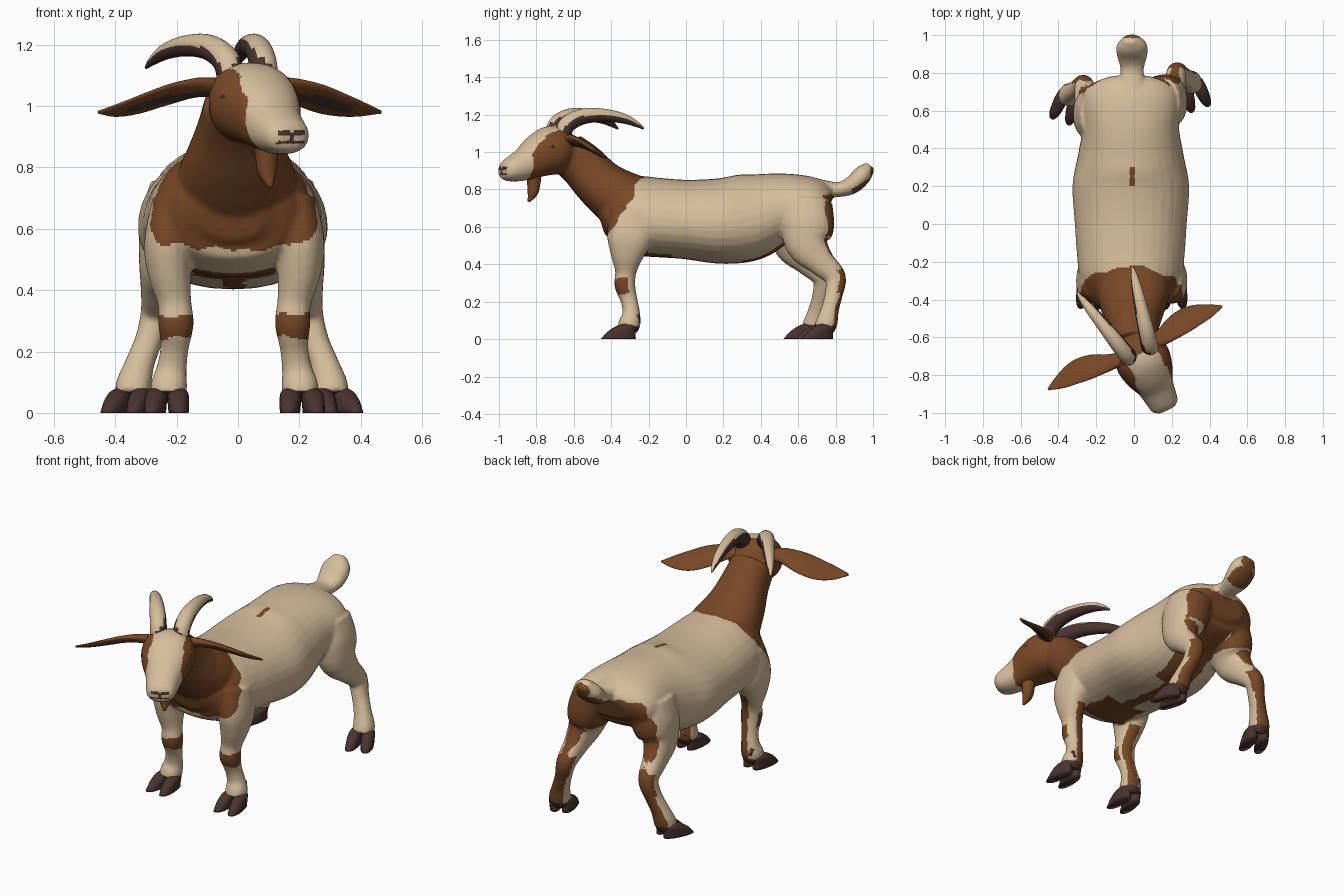
import bpy, bmesh, math
from mathutils import Vector, noise

if "Cube" in bpy.data.objects:
    bpy.data.objects.remove(bpy.data.objects["Cube"])

X, Z = Vector((1, 0, 0)), Vector((0, 0, 1))
# Turned head frame: origin, forward and sideways directions
H = Vector((0.0, -0.62, 0))
U = Vector((0.43, -0.90, 0)).normalized()
S = Vector((-U.y, U.x, 0))
CREAM, BROWN, DARK = 0, 1, 2


def material(name, rgb):
    m = bpy.data.materials.new(name)
    m.diffuse_color = (*rgb, 1)
    m.use_nodes = True
    m.node_tree.nodes["Principled BSDF"].inputs["Base Color"].default_value = m.diffuse_color
    return m


MATS = [material("cream_hair", (0.67, 0.51, 0.33)),
        material("red_brown_hair", (0.19, 0.065, 0.02)),
        material("dark_horn", (0.068, 0.034, 0.029))]


def head(d, t, z):
    return H + U * d + S * t + Z * z


def smooth_rings(rings, sub):
    """Catmull-Rom interpolation of (x, y, z, a, b) rings."""
    p = [Vector(r) for r in rings]
    p = [p[0] * 2 - p[1]] + p + [p[-1] * 2 - p[-2]]
    out = []
    for i in range(1, len(p) - 2):
        a, b, c, d = p[i - 1:i + 3]
        for k in range(sub):
            t = k / sub
            out.append(0.5 * (2 * b + (c - a) * t + (2 * a - 5 * b + 4 * c - d) * t ** 2
                              + (3 * b - a - 3 * c + d) * t ** 3))
    return out + [p[-2]]


def loft(bm, rings, side=X, n=20, sub=4, axis=None, power=0.9, egg=0):
    """Skin of rounded rings; a is the half size along side, b across it."""
    rings = smooth_rings(rings, sub)
    pos = [Vector(r[:3]) for r in rings]
    loops = []
    for i, r in enumerate(rings):
        tan = axis or (pos[min(i + 1, len(pos) - 1)] - pos[max(i - 1, 0)]).normalized()
        sv = (side - tan * side.dot(tan)).normalized()
        uv = tan.cross(sv)
        loop = []
        for k in range(n):
            w = 2 * math.pi * k / n
            c, s = (math.copysign(abs(q) ** power, q) for q in (math.cos(w), math.sin(w)))
            c *= 1 + egg * s
            loop.append(bm.verts.new(pos[i] + sv * c * max(r[3], .003) + uv * s * max(r[4], .003)))
        loops.append(loop)
    faces = [bm.faces.new(loops[0]), bm.faces.new(loops[-1])]
    for a, b in zip(loops, loops[1:]):
        for k in range(n):
            faces.append(bm.faces.new((a[k], a[(k + 1) % n], b[(k + 1) % n], b[k])))
    bmesh.ops.recalc_face_normals(bm, faces=faces)


def finish(mesh, name, rule):
    """Makes the object and colours each face by rule(centre, normal)."""
    mesh.materials.clear()
    for m in MATS:
        mesh.materials.append(m)
    for f in mesh.polygons:
        f.use_smooth = True
        f.material_index = rule(f.center, f.normal)
    ob = bpy.data.objects.new(name, mesh)
    bpy.context.collection.objects.link(ob)
    return ob


def part(name, bm, rule):
    me = bpy.data.meshes.new(name)
    bm.to_mesh(me)
    bm.free()
    return finish(me, name, rule)


# Coat: trunk, neck, head, tail and legs fused into one skin
bm = bmesh.new()
trunk = [(-.46, .64, .10, .08), (-.42, .65, .20, .15), (-.30, .66, .265, .21),
         (-.15, .65, .285, .212), (0, .64, .295, .212), (.2, .632, .308, .23),
         (.35, .655, .28, .232), (.5, .70, .255, .19), (.65, .72, .26, .155),
         (.73, .72, .225, .12), (.77, .71, .13, .07)]
loft(bm, [(-.017, y, z, a, b) for y, z, a, b in trunk], n=32, power=.94, egg=.09)
loft(bm, [(-.005, -.26, .70, .19, .17), (-.005, -.36, .755, .195, .155), (-.005, -.46, .83, .165, .135),
          (0, -.55, .925, .132, .125), (.01, -.64, 1.0, .12, .115)], n=28)
skull = [(-.03, 1.02, .08, .07), (.03, 1.01, .12, .115), (.10, 1.01, .147, .132),
         (.18, .98, .135, .116), (.26, .938, .10, .09), (.33, .912, .086, .072),
         (.38, .898, .075, .054), (.405, .895, .045, .032)]
loft(bm, [(*head(d, 0, z), a, b) for d, z, a, b in skull], S, n=28)
loft(bm, [(0, .64, .82, .09, .055), (-.01, .74, .805, .07, .045), (-.01, .82, .80, .062, .04),
          (-.01, .89, .825, .08, .048), (-.012, .945, .88, .08, .05), (-.02, .985, .925, .035, .03)])
front_leg = [(.19, -.27, .68, .08, .13), (.215, -.30, .55, .08, .125), (.21, -.315, .45, .07, .09),
             (.195, -.322, .36, .055, .057), (.19, -.327, .29, .058, .056), (.195, -.305, .21, .046, .045),
             (.205, -.293, .14, .05, .047), (.213, -.30, .09, .06, .058), (.218, -.315, .05, .055, .055)]
hind_leg = [(.15, .61, .72, .12, .14), (.19, .615, .6, .115, .145), (.22, .62, .5, .085, .115),
            (.235, .69, .41, .063, .075), (.245, .765, .33, .052, .058), (.27, .757, .24, .045, .048),
            (.30, .737, .16, .048, .048), (.32, .72, .09, .058, .058), (.325, .70, .05, .055, .055)]
feet = []
for sx in (1, -1):
    for label, leg, dx, dy, yaw in (("front", front_leg, -.012, 0, .05), ("hind", hind_leg, -.02, .033 * sx, .35)):
        rings = [(dx + sx * x, y + dy, z, a, b) for x, y, z, a, b in leg]
        loft(bm, rings)
        feet.append((label + ("_right" if sx > 0 else "_left"), Vector(rings[-1][:2] + (0,)), sx * yaw))


def coat_rule(c, n):
    r = c - H
    d, t, j = r.dot(U), abs(r.dot(S)), noise.noise(c * 14) * .02
    ax = abs(c.x + .012)
    if c.z < .07:
        return DARK
    # face blaze, muzzle, nose and mouth
    if d > .03 and c.z > .8 and c.y < -.62:
        if d > .35 and (.906 < c.z < .92 and .008 < t < .05 or .877 < c.z < .885 and t < .05
                        or t < .008 and .877 < c.z < .915):
            return DARK
        if d > .27 + j or (c.z > 1.0 + j and d > .075 and t < .085 + j) or (d > .19 and t < .095 + j and c.z > .95):
            return CREAM
        return BROWN
    # neck and chest
    if c.z > .53 + j and c.y < -.27 - .65 * max(0, .78 - c.z) + .06 * max(0, 1 - ax / .2) + j:
        return BROWN
    # knees and backs of the front legs
    if c.y < -.2 and c.z < .45 and ax > .1:
        if .24 + j < c.z < .325 + j and n.y < .25:
            return BROWN
        if n.y > .6 and n.x * c.x < .04:
            return BROWN
    # breast bone and belly line
    if n.z < -.45 and .38 < c.z < .54:
        if -.31 < c.y < -.08 and ax < .14 + j or -.1 < c.y < .3 and ax < .035 + j or .3 <= c.y < .6 and ax < .11 + j:
            return BROWN
    # rump, backs of the hind legs, inner thighs and underside of the tail
    if c.y > .5 and c.z < .68 and ax < .1:
        return BROWN
    if c.y > .55:
        least = .62 if c.z > .55 else .72 if c.z > .37 else .25 if c.z > .25 else .6
        if c.z < .77 + j and n.y > least + 5 * j:
            return BROWN
        if .53 < c.z < .68 and n.x * c.x < -.06 and n.y > -.2:
            return BROWN
        if c.y > .89 and n.z < -.45 or c.y > .985:
            return BROWN
    # spine mark
    if c.z > .8 and ax < .013 and .2 < c.y < .3:
        return BROWN
    return CREAM


raw = part("raw_skin", bm, lambda c, n: 0)
mod = raw.modifiers.new("fuse", 'REMESH')
mod.mode, mod.voxel_size, mod.use_smooth_shade = 'VOXEL', .009, True
mod = raw.modifiers.new("soften", 'SMOOTH')
mod.factor, mod.iterations = .5, 6
dg = bpy.context.evaluated_depsgraph_get()
skin = bpy.data.meshes.new_from_object(raw.evaluated_get(dg))
bpy.data.objects.remove(raw)
finish(skin, "coat", coat_rule)

# Cloven hooves with dew claws
for label, p, yaw in feet:
    bm = bmesh.new()
    for k in (-1, 1):
        a = yaw + k * .1
        fwd, side = Vector((math.sin(a), -math.cos(a), 0)), Vector((math.cos(a), math.sin(a), 0))
        claw = [(.05, 0, .033, .092), (.035, .035, .035, .076), (.012, .065, .033, .057), (0, .08, .018, .035)]
        loft(bm, [(*(p + fwd * f + side * k * .034 + Z * z), w, l) for f, z, w, l in claw],
             side, n=16, sub=3, axis=Z)
        q = p - fwd * .045 + side * k * .028
        loft(bm, [(*(q + Z * .125), .014, .016), (*(q - fwd * .018 + Z * .09), .007, .008)], side, n=8, sub=2)
    part("hoof_" + label, bm, lambda c, n: DARK)

# Horns, ears and eyes on both sides of the head
horn = [(.06, .075, 1.09, .045), (.066, .045, 1.15, .045), (.085, -.035, 1.19, .042), (.11, -.145, 1.197, .035),
        (.135, -.25, 1.18, .027), (.152, -.32, 1.15, .016), (.16, -.36, 1.125, .005)]
ear = [(.08, .055, 1.06, .035, .03), (.16, .045, 1.06, .05, .024), (.25, .025, 1.038, .07, .018),
       (.34, .015, 1.01, .07, .015), (.43, .025, .99, .046, .011), (.51, .035, .98, .006, .005)]
chord = (U * .85 + Z * .5).normalized()
outer = (Z * .85 - U * .5).normalized()
for k, label in ((1, "right"), (-1, "left")):
    bm = bmesh.new()
    loft(bm, [(*head(d, k * t, z), r, r) for t, d, z, r in horn], S, n=24, power=1)
    part("horn_" + label, bm, lambda c, n: CREAM if n.dot(Z + S * k * .3) > .38 else DARK)

    bm = bmesh.new()
    loft(bm, [(*head(d, k * t - .01, z), a, b) for t, d, z, a, b in ear], chord, n=24, power=1)

    def ear_rule(c, n):
        t = abs((c - H).dot(S) + .01)
        mid = head(.025, 0, 1.105 - .27 * t)
        return DARK if n.dot(outer) < -.5 and t < .4 and abs((c - mid).dot(chord)) < .025 else BROWN
    part("ear_" + label, bm, ear_rule)

    bm = bmesh.new()
    loft(bm, [(*head(d, k * .126, 1.03), r * .7, r * .5) for d, r in
              ((.137, .004), (.145, .014), (.16, .02), (.175, .014), (.183, .004))], S, n=12, sub=2, power=1)
    part("eye_" + label, bm, lambda c, n: DARK)

# Beard
bm = bmesh.new()
loft(bm, [(*head(d, 0, z), a, b) for d, z, a, b in
          ((.215, .89, .045, .04), (.215, .83, .036, .034), (.222, .78, .03, .026), (.245, .735, .006, .006))],
     S, n=12)
part("beard", bm, lambda c, n: BROWN)
